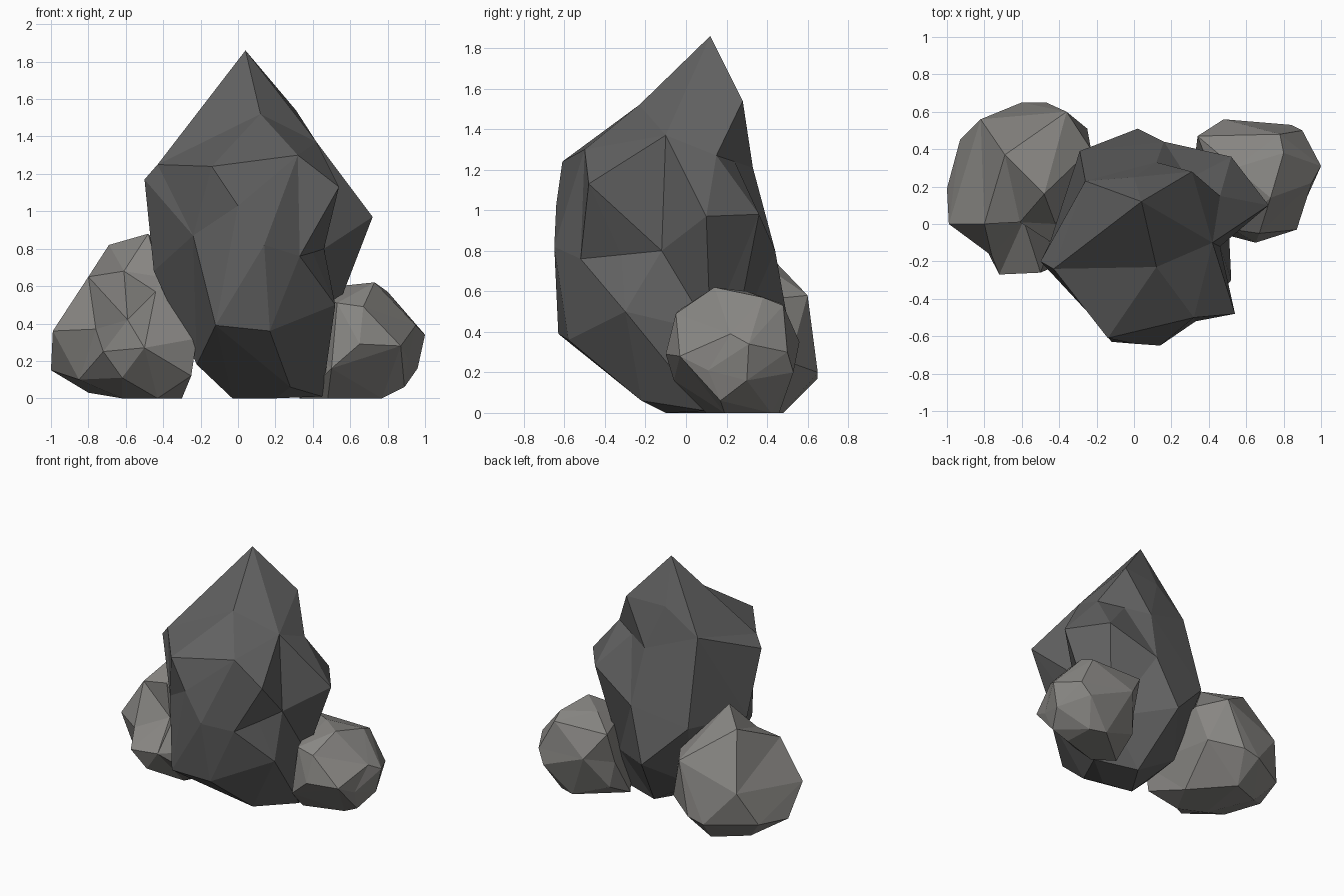
import bpy
import bmesh
from mathutils import Vector

# Remove the default cube only
default_cube = bpy.data.objects.get("Cube")
if default_cube:
    bpy.data.objects.remove(default_cube, do_unlink=True)


def make_material(name, colour):
    """Flat matte material with matching viewport and render colour."""
    material = bpy.data.materials.new(name)
    material.use_nodes = True
    material.diffuse_color = colour
    shader = material.node_tree.nodes["Principled BSDF"]
    shader.inputs["Base Color"].default_value = colour
    shader.inputs["Roughness"].default_value = 0.9
    return material


def make_rock(name, corners, centre, radii, material):
    """Facet a rock: connect its corners over an ellipsoid around the centre,
    then move each corner to its real place, so dents stay possible."""
    mesh_builder = bmesh.new()
    placed = []
    for corner in corners:
        offset = Vector(corner) - Vector(centre)
        direction = Vector([o / r for o, r in zip(offset, radii)]).normalized()
        placed.append((mesh_builder.verts.new(direction), corner))
    bmesh.ops.convex_hull(mesh_builder, input=mesh_builder.verts[:])
    for vertex, corner in placed:
        if vertex.is_valid:
            vertex.co = corner
    bmesh.ops.recalc_face_normals(mesh_builder, faces=mesh_builder.faces[:])
    for face in mesh_builder.faces:
        face.smooth = False

    mesh = bpy.data.meshes.new(name)
    mesh_builder.to_mesh(mesh)
    mesh_builder.free()
    mesh.materials.append(material)
    rock = bpy.data.objects.new(name, mesh)
    bpy.context.scene.collection.objects.link(rock)
    return rock


dark_stone = make_material("dark stone", (0.12, 0.12, 0.12, 1))
pale_stone = make_material("pale stone", (0.25, 0.243, 0.23, 1))

# Tall pointed boulder in the middle
make_rock("tall_boulder", [
    # peak and shoulders
    (.04, .12, 1.86), (.12, -.23, 1.52), (.31, .28, 1.54), (0, .25, 1.53),
    (-.26, .23, 1.35), (.42, -.1, 1.37), (-.43, -.24, 1.25), (-.5, -.2, 1.17),
    # notch below the rear shoulder
    (.46, .15, 1.27), (.29, .24, 1.24), (.12, .33, 1.21),
    # front bulges
    (-.14, -.61, 1.24), (0, -.64, 1.03), (.14, -.65, .82), (.32, -.5, 1.3),
    (-.24, -.48, .87),
    # cleft on the side
    (.54, -.48, 1.13), (.33, -.52, .76), (.4, -.32, .78), (.46, -.12, .8),
    # side and back bulges
    (.72, .1, .97), (.52, .36, .98), (.16, .44, .8), (.02, .51, .41),
    (-.29, .39, .72), (-.45, -.1, .68),
    # tapering foot
    (-.12, -.63, .39), (.17, -.58, .36), (.52, -.3, .5), (.5, .12, .4),
    (.4, .23, .32), (-.22, -.1, .18), (-.2, .2, .2), (.28, -.22, .06),
    (-.03, -.06, 0), (.2, -.1, 0), (.45, .1, .01), (.13, .2, 0),
], (.08, -.05, .75), (.55, .55, .95), dark_stone)

# Rounded boulder with a dent in its front
make_rock("round_boulder", [
    # crown
    (-.48, .16, .88), (-.69, .37, .82), (-.8, 0, .65), (-.61, .01, .68),
    (-.42, 0, .65), (-.34, -.04, .62), (-.36, .6, .58), (-.82, .56, .43),
    (-.23, .4, .56),
    # dent and its rim
    (-.59, .02, .42), (-.76, -.17, .37), (-.44, -.1, .57), (-.5, -.26, .27),
    # widest band
    (-.72, -.27, .25), (-.99, 0, .36), (-1, .19, .15), (-.93, .45, .18),
    (-.6, .65, .17), (-.47, .65, .2), (-.25, .51, .25), (-.22, -.14, .32),
    # underside and base
    (-.25, -.14, .12), (-.62, -.22, .11), (-.85, -.02, .1), (-.8, .36, .03),
    (-.3, .2, 0), (-.55, .48, 0), (-.62, .05, 0), (-.43, -.04, 0),
], (-.58, .2, .4), (.42, .45, .45), pale_stone)

# Small boulder on the other side
make_rock("small_boulder", [
    # crown
    (.73, .14, .62), (.54, .3, .6), (.8, .38, .57), (.78, .48, .53),
    (.67, -.05, .49), (.53, -.03, .51), (.34, .47, .54),
    # widest band
    (.65, -.1, .29), (.87, -.03, .28), (.91, .11, .21), (1, .31, .34),
    (.95, .22, .39), (.96, .3, .16), (.9, .5, .3), (.84, .53, .2),
    (.48, .56, .35), (.33, .39, .3), (.5, -.06, .16),
    # base
    (.89, .17, .06), (.76, .42, 0), (.64, .46, 0), (.77, .19, 0),
    (.48, .1, 0), (.33, .2, 0), (.36, .41, .11),
], (.67, .22, .3), (.34, .34, .32), pale_stone)
